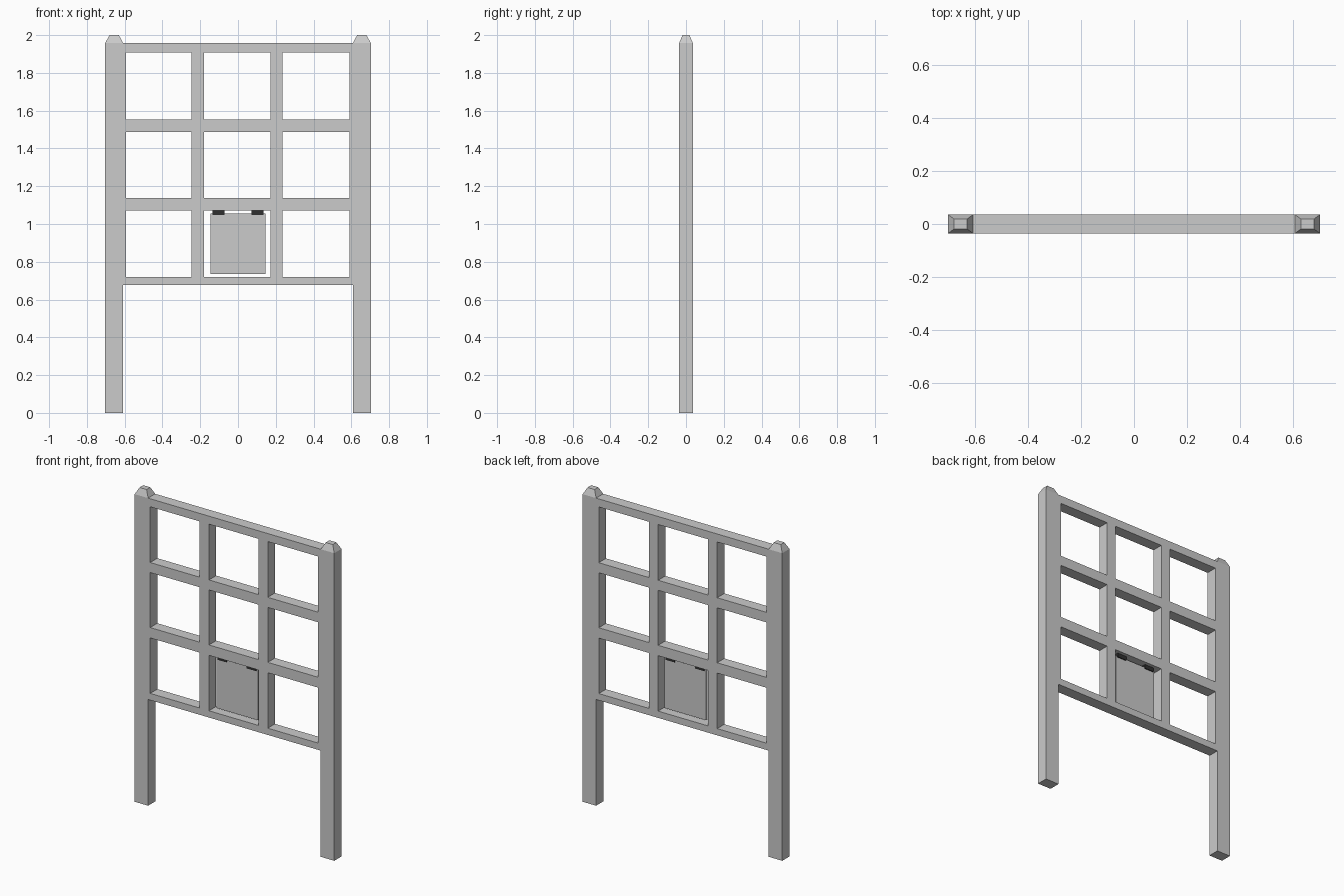
import bpy, bmesh

if "Cube" in bpy.data.objects:
    bpy.data.objects.remove(bpy.data.objects["Cube"])

DEPTH = 0.036


def new_object(name, bm):
    bmesh.ops.recalc_face_normals(bm, faces=bm.faces[:])
    mesh = bpy.data.meshes.new(name)
    bm.to_mesh(mesh)
    bm.free()
    ob = bpy.data.objects.new(name, mesh)
    bpy.context.collection.objects.link(ob)
    return ob


def box(name, x, y, z):
    bm = bmesh.new()
    bmesh.ops.create_cube(bm, size=1)
    for v in bm.verts:
        v.co = [r[0] if c < 0 else r[1] for c, r in zip(v.co, (x, y, z))]
    return new_object(name, bm)


# Lattice frame with posts: a grid of cells with the openings left out
xs = [-0.703, -0.608, -0.593, -0.245, -0.179, 0.171, 0.235, 0.589, 0.608, 0.703]
zs = [0, 0.676, 0.719, 1.072, 1.138, 1.488, 1.552, 1.907, 1.958]
open_columns, open_rows = (2, 4, 6), (2, 4, 6)
bm = bmesh.new()
for i in range(len(xs) - 1):
    for j in range(len(zs) - 1):
        post = i in (0, len(xs) - 2)
        if not post and (j == 0 or (i in open_columns and j in open_rows)):
            continue
        bm.faces.new([bm.verts.new((xs[a], -DEPTH, zs[b]))
                      for a, b in ((i, j), (i + 1, j), (i + 1, j + 1), (i, j + 1))])
bmesh.ops.remove_doubles(bm, verts=bm.verts[:], dist=1e-5)
ext = bmesh.ops.extrude_face_region(bm, geom=bm.faces[:], use_keep_orig=True)
for v in ext["geom"]:
    if isinstance(v, bmesh.types.BMVert):
        v.co.y = DEPTH
bm.normal_update()

# Tapered caps pulled up from the post tops
tops = [f for f in bm.faces
        if abs(f.calc_center_median().x) > 0.61 and min(v.co.z for v in f.verts) > 1.95]
for f in bmesh.ops.extrude_discrete_faces(bm, faces=tops)["faces"]:
    c = f.calc_center_median()
    for v in f.verts:
        v.co.x = c.x + (v.co.x - c.x) * 0.52
        v.co.y *= 0.52
        v.co.z = 2.0
bmesh.ops.remove_doubles(bm, verts=bm.verts[:], dist=1e-5)
bmesh.ops.dissolve_limit(bm, angle_limit=0.01, verts=bm.verts[:], edges=bm.edges[:])
new_object("lattice_frame", bm)

# Hanging flap in the lower middle opening
box("flap", (-0.146, 0.145), (-0.008, 0.008), (0.735, 1.056))

# Dark hinges
dark = bpy.data.materials.new("dark_metal")
dark.diffuse_color = (0.03, 0.03, 0.03, 1)
dark.use_nodes = True
dark.node_tree.nodes["Principled BSDF"].inputs["Base Color"].default_value = dark.diffuse_color
for side, x in (("left", -0.104), ("right", 0.103)):
    hinge = box("hinge_" + side, (x - 0.032, x + 0.032), (-0.014, 0.014), (1.047, 1.072))
    hinge.data.materials.append(dark)
